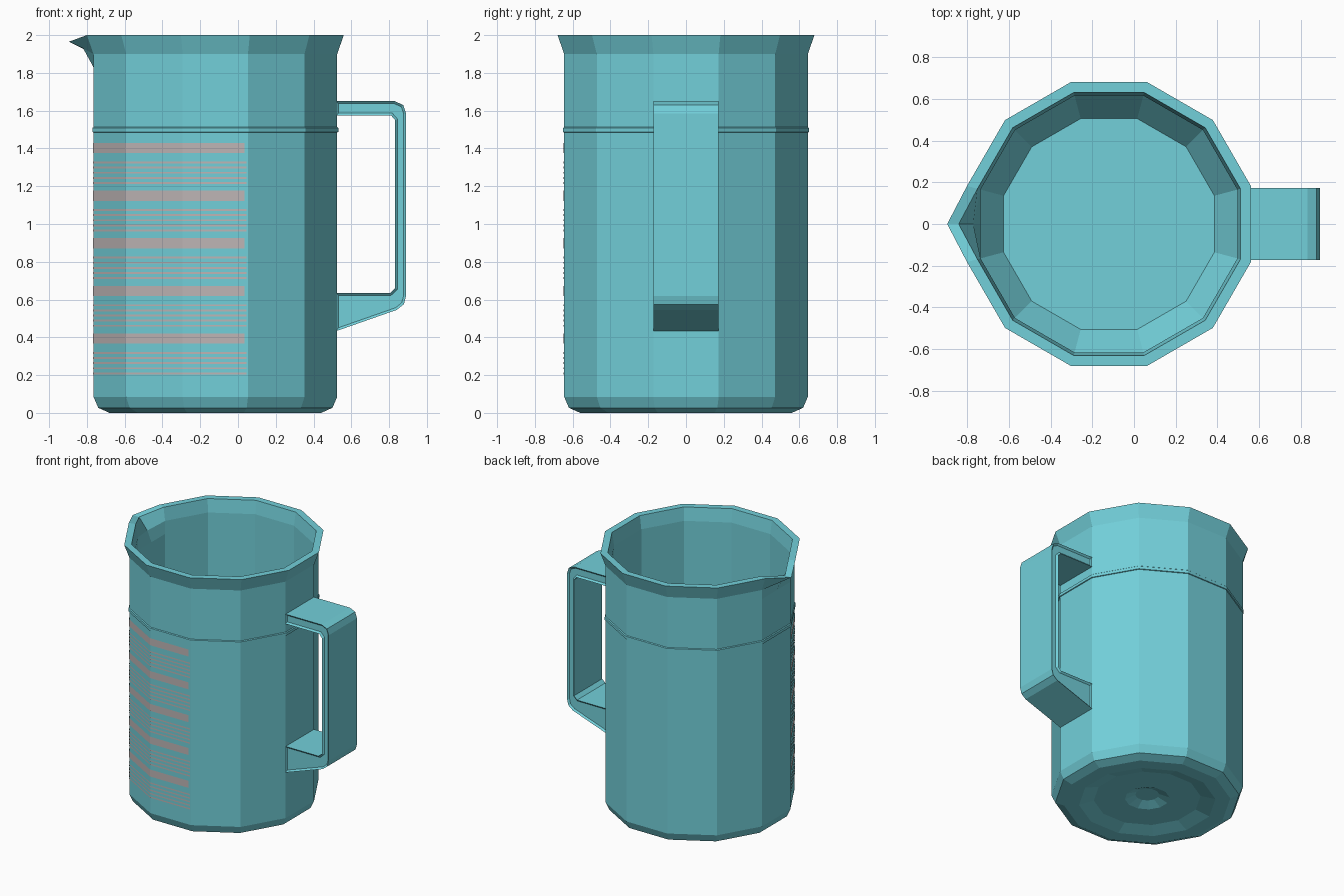
import bpy, bmesh
from math import cos, sin, pi, radians
from mathutils import Vector

cube = bpy.data.objects.get("Cube")
if cube:
    bpy.data.objects.remove(cube, do_unlink=True)

CX = -0.12        # axis of the jug
SIDES = 12


def material(name, rgb):
    m = bpy.data.materials.new(name)
    m.use_nodes = True
    m.diffuse_color = (*rgb, 1)
    m.node_tree.nodes["Principled BSDF"].inputs["Base Color"].default_value = (*rgb, 1)
    return m


teal = material("teal plastic", (0.17, 0.63, 0.70))
grey = material("warm grey print", (0.52, 0.47, 0.47))


def finish(bm, name, mat, normals=True):
    if normals:
        bmesh.ops.recalc_face_normals(bm, faces=bm.faces)
    mesh = bpy.data.meshes.new(name)
    bm.to_mesh(mesh)
    bm.free()
    mesh.materials.append(mat)
    ob = bpy.data.objects.new(name, mesh)
    bpy.context.collection.objects.link(ob)
    return ob


def corner(apothem, degrees):
    r = apothem / cos(pi / SIDES)
    a = radians(degrees)
    return CX + r * cos(a), r * sin(a)


def ring(bm, apothem, z, lip=None):
    """Twelve-sided ring with one extra point mid-way on the spout side."""
    pts = [corner(apothem, 195 + 30 * k) + (z,) for k in range(SIDES)]
    pts.append((lip[0], 0, lip[1]) if lip else (CX - apothem, 0, z))
    return [bm.verts.new(p) for p in pts]


def bridge(bm, a, b):
    n = len(a)
    for i in range(n):
        j = (i + 1) % n
        bm.faces.new((a[i], a[j], b[j], b[i]))


# Jug: underside, outer wall, rim with pulled spout, inner wall, floor
profile = [
    (0.08, 0.06), (0.15, 0.03), (0.36, 0.03), (0.46, 0.0), (0.56, 0.0),
    (0.62, 0.027), (0.645, 0.085), (0.645, 1.83),
    (0.645, 1.90, (-0.82, 1.93)), (0.68, 2.0, (-0.895, 1.965)),
    (0.63, 2.0, (-0.84, 1.965)), (0.615, 1.90, (-0.77, 1.88)),
    (0.615, 1.80), (0.615, 0.25), (0.505, 0.10),
]
bm = bmesh.new()
rings = [ring(bm, *p) for p in profile]
for a, b in zip(rings, rings[1:]):
    bridge(bm, a, b)
bm.faces.new(rings[0])
bm.faces.new(rings[-1])
finish(bm, "jug_body", teal)

# Raised band around the body
bm = bmesh.new()
band = [ring(bm, *p) for p in
        [(0.64, 1.483), (0.651, 1.487), (0.651, 1.508), (0.64, 1.517)]]
for a, b in zip(band, band[1:] + band[:1]):
    bridge(bm, a, b)
finish(bm, "raised_band", teal)

# Handle: one extruded loop profile with slightly sunken sides
outer = [(0.52, 1.65), (0.83, 1.65), (0.875, 1.63), (0.89, 1.585),
         (0.89, 0.62), (0.878, 0.575), (0.84, 0.545), (0.52, 0.433)]
inner = [(0.52, 0.635), (0.805, 0.635), (0.832, 0.66),
         (0.832, 1.55), (0.81, 1.575), (0.52, 1.575)]
HALF = 0.172
bm = bmesh.new()
front = bm.faces.new([bm.verts.new((x, -HALF, z)) for x, z in outer + inner])
ext = bmesh.ops.extrude_face_region(bm, geom=[front], use_keep_orig=True)
back_verts = [g for g in ext["geom"] if isinstance(g, bmesh.types.BMVert)]
bmesh.ops.translate(bm, verts=back_verts, vec=(0, 2 * HALF, 0))
bmesh.ops.recalc_face_normals(bm, faces=bm.faces)
sides = [f for f in bm.faces if abs(f.normal.y) > 0.9]
bmesh.ops.inset_region(bm, faces=sides, thickness=0.013, use_even_offset=True)
for f in sides:
    shift = Vector((0, -0.012 if f.calc_center_median().y > 0 else 0.012, 0))
    bmesh.ops.translate(bm, verts=list(f.verts), vec=shift)
finish(bm, "handle", teal, normals=False)

# Printed measuring scale wrapped over three facets
bm = bmesh.new()
PRINT = 0.648


def stripe(z, height, end_x):
    path = [corner(PRINT, a) for a in (195, 225, 255)] + [(end_x, -PRINT)]
    low = [bm.verts.new((x, y, z - height / 2)) for x, y in path]
    high = [bm.verts.new((x, y, z + height / 2)) for x, y in path]
    for i in range(len(path) - 1):
        bm.faces.new((low[i], low[i + 1], high[i + 1], high[i]))


for k in range(5):
    top = 1.402 - 0.252 * k
    stripe(top, 0.054, 0.035)
    for n in range(5):
        stripe(top - 0.076 - 0.0272 * n, 0.010, 0.045)
finish(bm, "measuring_scale", grey, normals=False)
